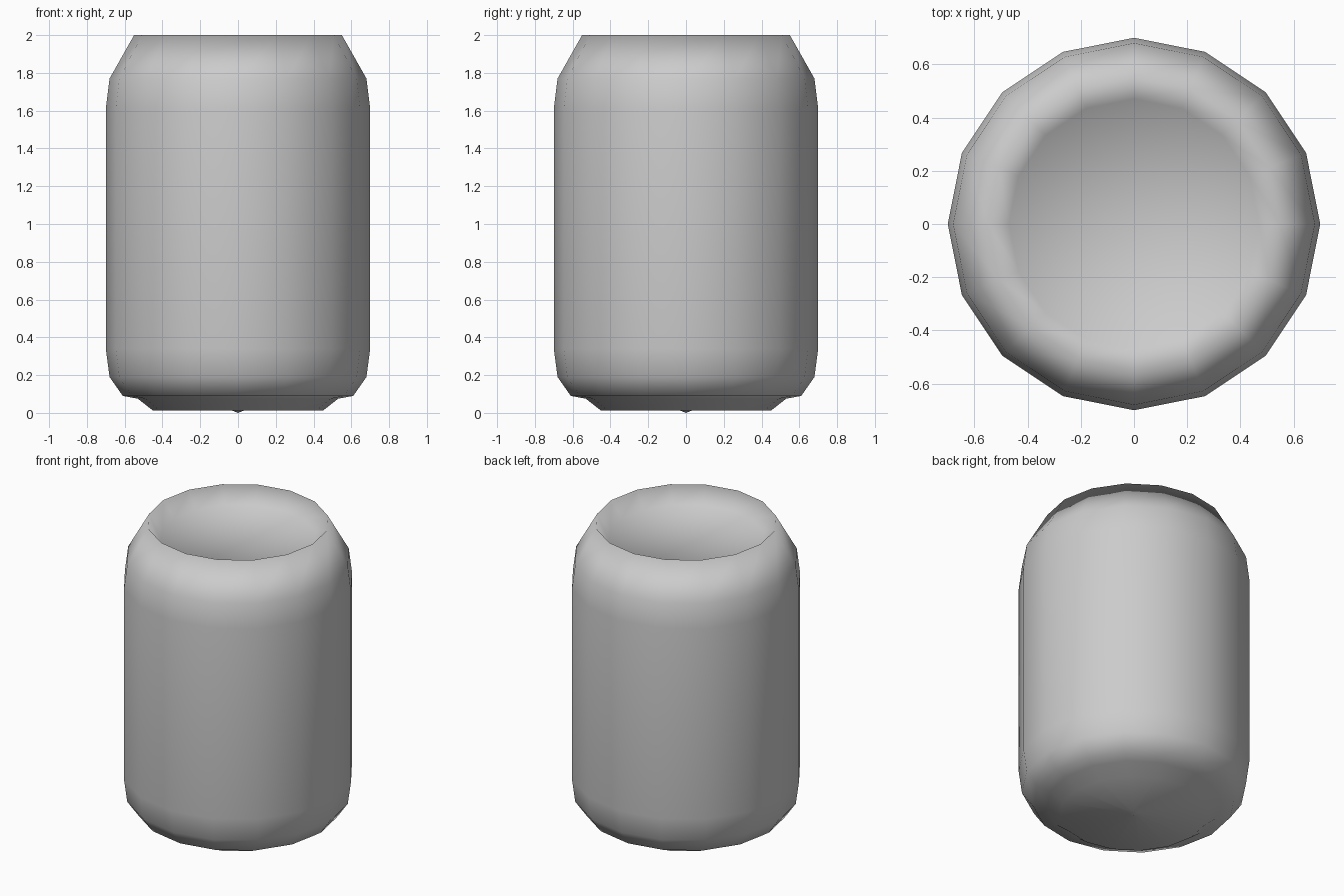
import bpy, bmesh, math

if "Cube" in bpy.data.objects:
    bpy.data.objects.remove(bpy.data.objects["Cube"])

SIDES = 16


def lathe(name, profile, z_low, z_high):
    """Spin a (radius, z) profile around z and close both ends with a centre point."""
    bm = bmesh.new()
    rings = []
    for r, z in profile:
        rings.append([bm.verts.new((r * math.cos(2 * math.pi * i / SIDES),
                                    r * math.sin(2 * math.pi * i / SIDES), z))
                      for i in range(SIDES)])
    for a, b in zip(rings, rings[1:]):
        for i in range(SIDES):
            j = (i + 1) % SIDES
            bm.faces.new((a[i], a[j], b[j], b[i]))
    for ring, z in ((rings[0], z_low), (rings[-1], z_high)):
        centre = bm.verts.new((0, 0, z))
        for i in range(SIDES):
            bm.faces.new((ring[i], ring[(i + 1) % SIDES], centre))
    bmesh.ops.recalc_face_normals(bm, faces=bm.faces)
    mesh = bpy.data.meshes.new(name)
    bm.to_mesh(mesh)
    bm.free()
    mesh.shade_smooth()
    obj = bpy.data.objects.new(name, mesh)
    bpy.context.collection.objects.link(obj)
    return obj


# Can body: bottom nub and foot, rounded wall, tapered shoulder, recessed lid
lathe("can_body", [
    (0.03, 0.012), (0.45, 0.012), (0.53, 0.075),      # foot
    (0.61, 0.09), (0.68, 0.19), (0.70, 0.34),         # lower curve
    (0.70, 1.61), (0.68, 1.77), (0.55, 2.00),         # wall and shoulder
    (0.47, 1.90),                                     # lid recess
], 0.0, 1.90)
